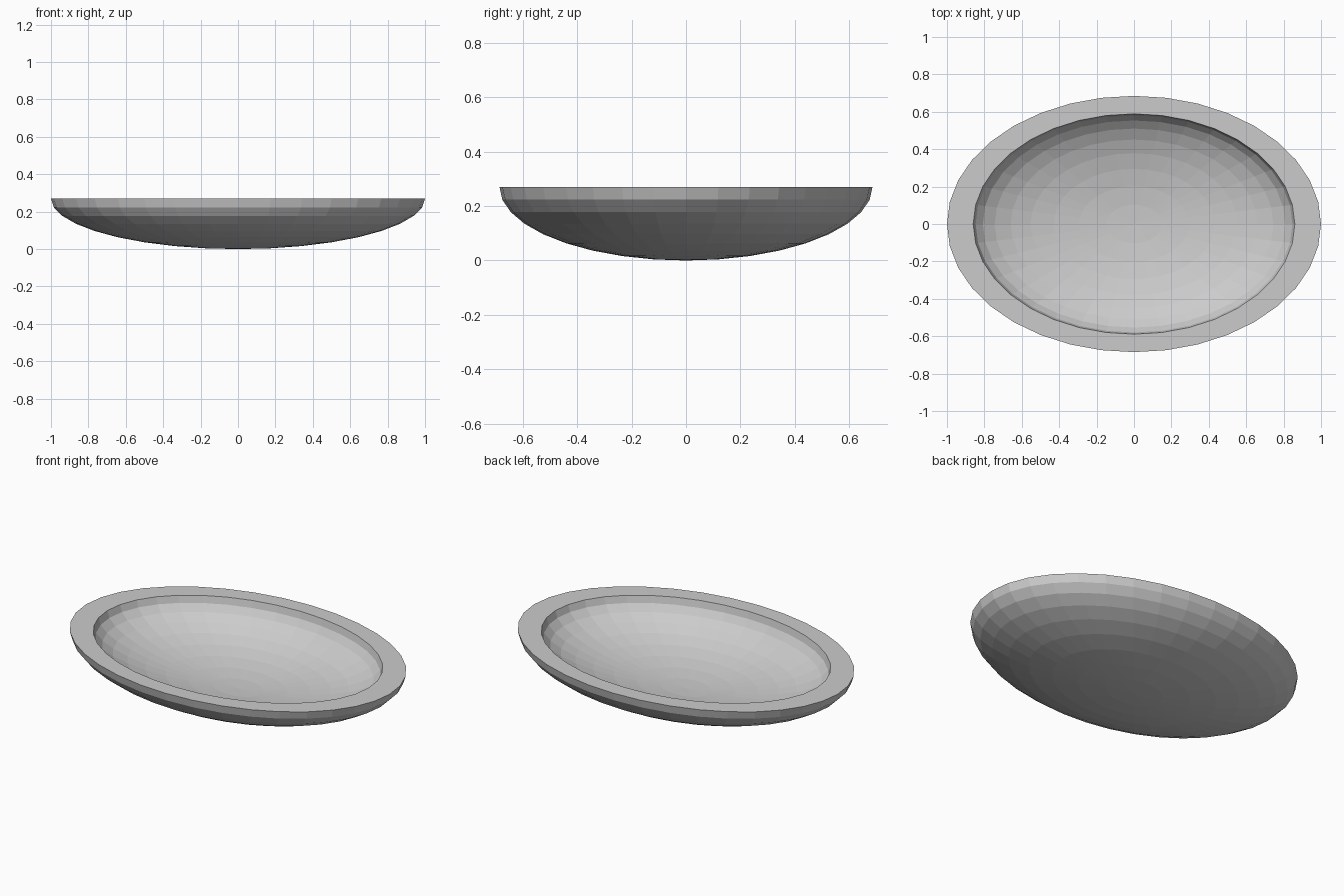
import bpy, bmesh
from math import sin, cos, radians

if "Cube" in bpy.data.objects:
    bpy.data.objects.remove(bpy.data.objects["Cube"])

SIDES, STEP = 36, 10            # facets around, degrees per ring
RX, RY, DEPTH = 1.0, 0.685, 0.27
INNER = 0.86                    # hollow size relative to the outside


def half_shell(bm, k):
    """Lower half of an ellipsoid hanging from the rim; returns its rim ring."""
    rings = []
    for lat in range(0, 90, STEP):
        r, z = k * cos(radians(lat)), DEPTH - k * DEPTH * sin(radians(lat))
        rings.append([bm.verts.new((RX * r * cos(radians(a * 360 / SIDES)),
                                    RY * r * sin(radians(a * 360 / SIDES)), z))
                      for a in range(SIDES)])
    pole = bm.verts.new((0, 0, DEPTH - k * DEPTH))
    for upper, lower in zip(rings, rings[1:]):
        bridge(bm, upper, lower)
    for i in range(SIDES):
        bm.faces.new((rings[-1][i], rings[-1][(i + 1) % SIDES], pole))
    return rings[0]


def bridge(bm, a, b):
    for i in range(SIDES):
        j = (i + 1) % SIDES
        bm.faces.new((a[i], a[j], b[j], b[i]))


# Oval bowl: outer shell, inner hollow and the flat rim joining them
bm = bmesh.new()
outer = half_shell(bm, 1.0)
inner = half_shell(bm, INNER)
bridge(bm, outer, inner)
bmesh.ops.recalc_face_normals(bm, faces=bm.faces)
mesh = bpy.data.meshes.new("oval_bowl")
bm.to_mesh(mesh)
bm.free()
bowl = bpy.data.objects.new("oval_bowl", mesh)
bpy.context.collection.objects.link(bowl)
